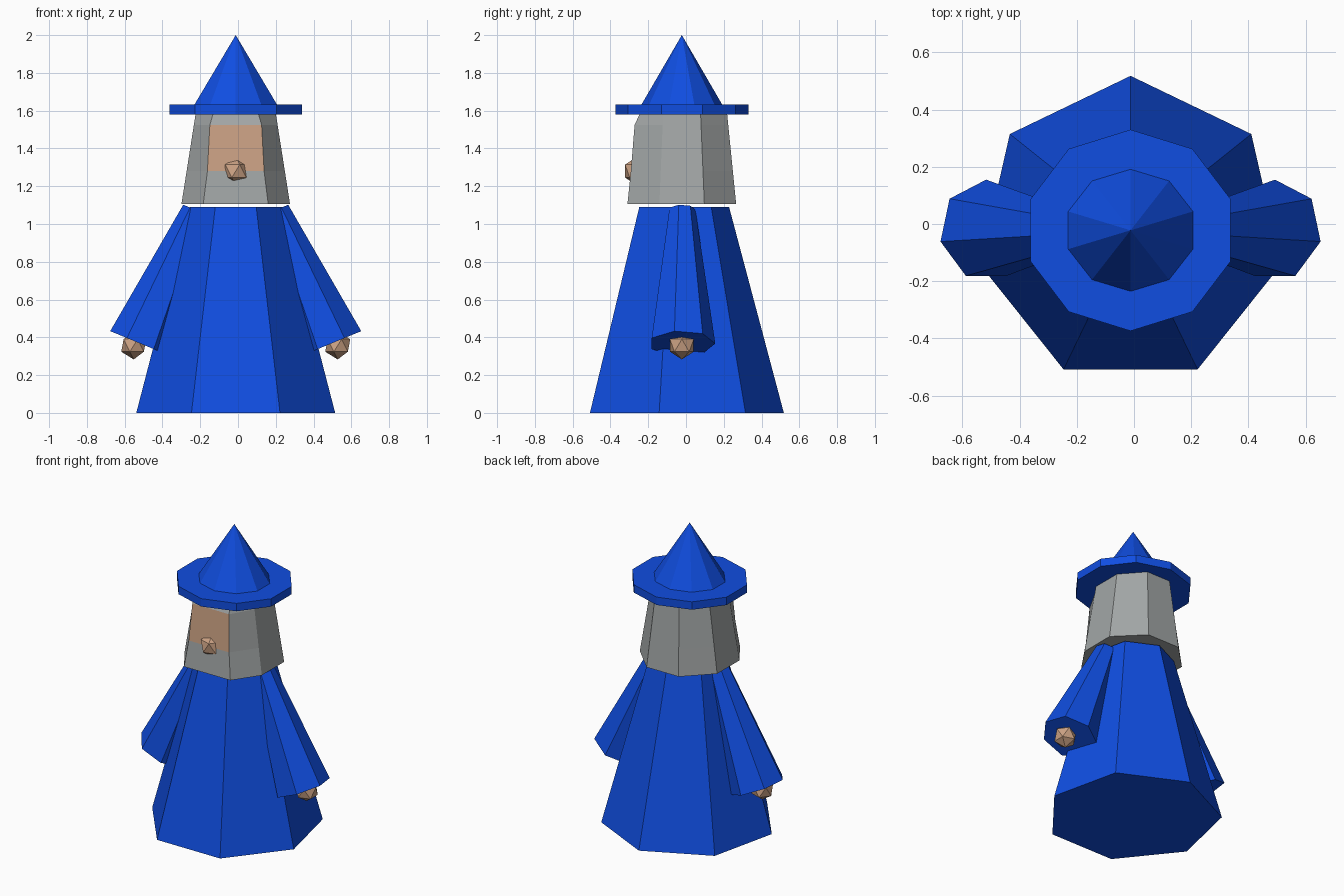
import bpy
import bmesh
from math import sin, cos, pi
from mathutils import Vector

old = bpy.data.objects.get("Cube")
if old:
    bpy.data.objects.remove(old, do_unlink=True)

CENTRE = Vector((-0.012, -0.022, 0))


def material(name, rgb):
    mat = bpy.data.materials.new(name)
    mat.use_nodes = True
    mat.diffuse_color = (*rgb, 1)
    mat.node_tree.nodes["Principled BSDF"].inputs["Base Color"].default_value = (*rgb, 1)
    return mat


blue = material("robe blue", (0.005, 0.075, 0.75))
grey = material("hair grey", (0.36, 0.38, 0.38))
skin = material("skin", (0.6, 0.36, 0.23))


def finish(name, bm, *mats):
    bmesh.ops.recalc_face_normals(bm, faces=bm.faces)
    mesh = bpy.data.meshes.new(name)
    bm.to_mesh(mesh)
    bm.free()
    for mat in mats:
        mesh.materials.append(mat)
    obj = bpy.data.objects.new(name, mesh)
    obj.location = CENTRE
    bpy.context.collection.objects.link(obj)
    return obj


def ring(centre, sides, radius, across=Vector((1, 0, 0)), stretch=1.0):
    """Polygon with one corner pointing to the back."""
    back = Vector((0, 1, 0))
    angles = [2 * pi * i / sides for i in range(sides)]
    return [Vector(centre) + across * sin(a) * radius * stretch + back * cos(a) * radius
            for a in angles]


def loft(name, rings, *mats):
    """Skin a stack of rings and cap both ends."""
    bm = bmesh.new()
    loops = [[bm.verts.new(p) for p in pts] for pts in rings]
    for low, high in zip(loops, loops[1:]):
        for i in range(len(low)):
            j = (i + 1) % len(low)
            bm.faces.new((low[i], low[j], high[j], high[i]))
    bm.faces.new(loops[0])
    bm.faces.new(loops[-1])
    bmesh.ops.remove_doubles(bm, verts=bm.verts, dist=0.0001)
    return finish(name, bm, *mats)


def nugget(name, centre, radius):
    bm = bmesh.new()
    bmesh.ops.create_icosphere(bm, subdivisions=1, radius=radius)
    bmesh.ops.translate(bm, verts=bm.verts, vec=centre)
    return finish(name, bm, skin)


# Robe
loft("robe", [ring((0, 0, 0), 7, 0.54), ring((0, 0, 1.09), 7, 0.25)], blue)

# Sleeves and hands
for side, word in ((1, "left"), (-1, "right")):
    cuff = Vector((side * 0.505, 0, 0.367))
    shoulder = Vector((side * 0.213, 0, 1.075))
    axis = (shoulder - cuff).normalized()
    across = Vector((0, side, 0)).cross(axis)
    if across.x * side < 0:
        across.negate()
    loft(word + "_sleeve", [ring(cuff, 7, 0.177, across), ring(shoulder, 7, 0.072, across)], blue)
    nugget(word + "_hand", (side * 0.54, 0, 0.357), 0.074)


# Hair and beard: eight-sided, with a wider front that holds the face
def head_ring(z, front_x, front_y):
    rise = z - 1.105
    half_x, half_y = 0.2875 - 0.157 * rise, 0.2875 - 0.1 * rise
    k = 0.414
    right = [(k * half_x, half_y), (half_x, k * half_y), (half_x, -k * half_y), (front_x, -front_y)]
    left = [(-x, y) for x, y in reversed(right)]
    return [Vector((x, y, z)) for x, y in right + left]


head = loft("head", [head_ring(1.105, 0.172, 0.288), head_ring(1.28, 0.15, 0.27),
                     head_ring(1.525, 0.137, 0.25), head_ring(1.6, 0.115, 0.215)], grey, skin)
for face in head.data.polygons:
    if face.normal.y < -0.9 and 1.3 < face.center.z < 1.5:
        face.material_index = 1

nugget("nose", (0, -0.235, 1.28), 0.077)

# Hat
loft("hat_brim", [ring((0, 0, z), 10, 0.352, stretch=1.045) for z in (1.58, 1.633)], blue)
loft("hat_cone", [ring((0, 0, 1.63), 10, 0.215, stretch=1.075),
                  ring((0, 0, 2.0), 10, 0.0001)], blue)
